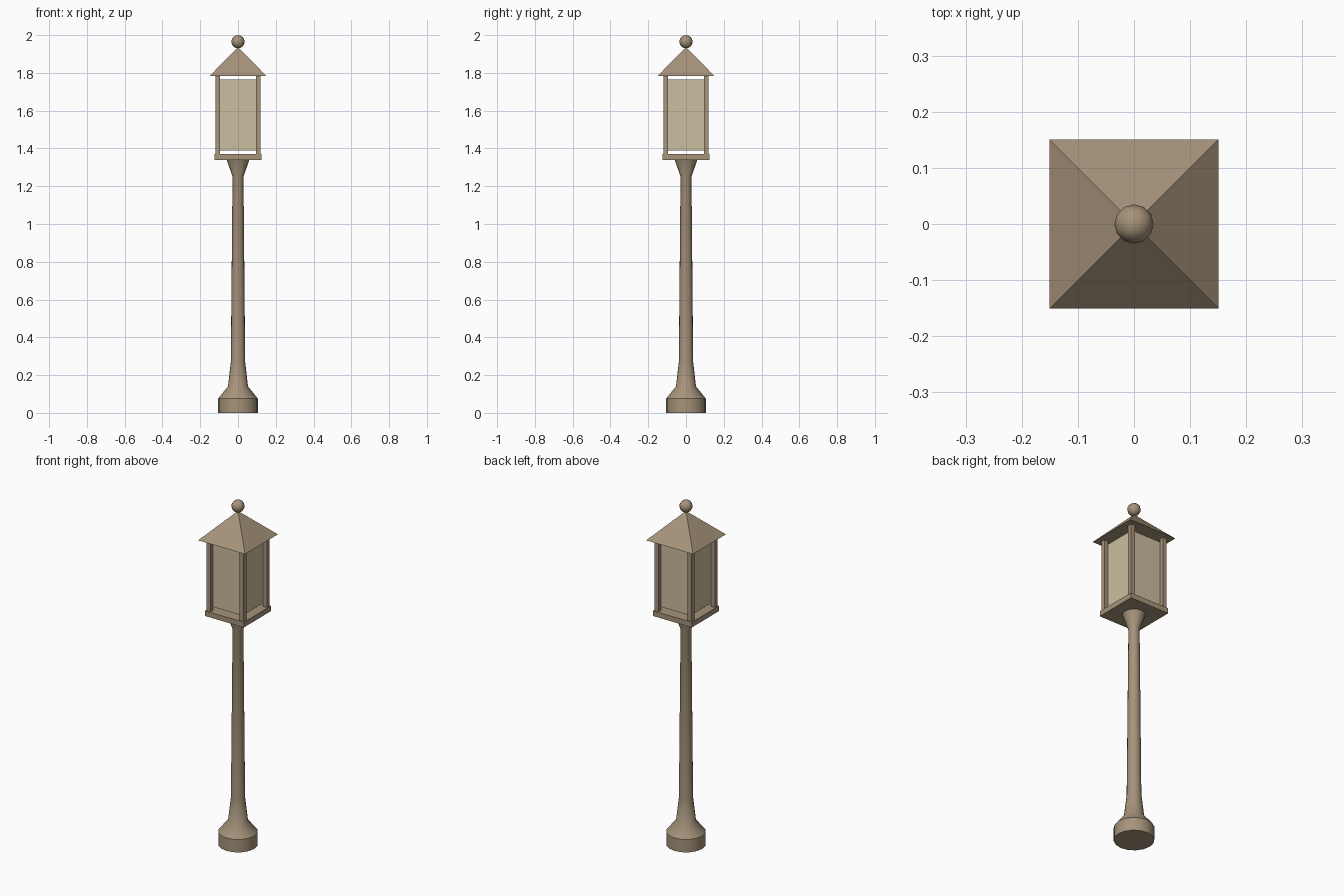
import bpy, bmesh, math
from mathutils import Matrix, Vector

cube = bpy.data.objects.get("Cube")
if cube:
    bpy.data.objects.remove(cube, do_unlink=True)


def material(name, rgb):
    mat = bpy.data.materials.new(name)
    mat.use_nodes = True
    mat.diffuse_color = (*rgb, 1)
    mat.node_tree.nodes["Principled BSDF"].inputs["Base Color"].default_value = (*rgb, 1)
    return mat


bronze = material("bronze", (0.38, 0.29, 0.195))
glass = material("cream_glass", (0.60, 0.52, 0.35))


def finish(name, bm, mat, smooth=False):
    bmesh.ops.recalc_face_normals(bm, faces=bm.faces)
    mesh = bpy.data.meshes.new(name)
    bm.to_mesh(mesh)
    bm.free()
    mesh.materials.append(mat)
    obj = bpy.data.objects.new(name, mesh)
    bpy.context.collection.objects.link(obj)
    if smooth:
        bpy.ops.object.select_all(action="DESELECT")
        obj.select_set(True)
        bpy.context.view_layer.objects.active = obj
        bpy.ops.object.shade_smooth_by_angle(angle=math.radians(35))
    return obj


def box(name, x, y, half, z0, z1, mat):
    bm = bmesh.new()
    bmesh.ops.create_cube(bm, size=1)
    bmesh.ops.scale(bm, vec=(2 * half, 2 * half, z1 - z0), verts=bm.verts)
    bmesh.ops.translate(bm, vec=(x, y, (z0 + z1) / 2), verts=bm.verts)
    return finish(name, bm, mat)


# Turned post: foot, flare, tapering shaft and collar in one lathe profile
SIDES = 16
profile = [(0.105, 0), (0.105, 0.075), (0.053, 0.14), (0.038, 0.27),
           (0.029, 1.25), (0.06, 1.34)]
bm = bmesh.new()
rings = []
for r, z in profile:
    angles = [2 * math.pi * i / SIDES for i in range(SIDES)]
    rings.append([bm.verts.new((r * math.cos(a), r * math.sin(a), z)) for a in angles])
for low, high in zip(rings, rings[1:]):
    for i in range(SIDES):
        j = (i + 1) % SIDES
        bm.faces.new((low[i], low[j], high[j], high[i]))
bm.faces.new(rings[0])
bm.faces.new(rings[-1])
finish("lamp_post", bm, bronze, smooth=True)

# Lantern tray, glass block and corner bars
box("lantern_tray", 0, 0, 0.125, 1.34, 1.37, bronze)
box("lantern_glass", 0, 0, 0.096, 1.39, 1.765, glass)
for sx, side in ((1, "left"), (-1, "right")):
    for sy, end in ((-1, "front"), (1, "back")):
        box(f"corner_bar_{end}_{side}", sx * 0.107, sy * 0.107, 0.0125, 1.365, 1.79, bronze)

# Pyramid roof
bm = bmesh.new()
bmesh.ops.create_cone(bm, cap_ends=True, segments=4, radius1=0.151 * math.sqrt(2), radius2=0,
                      depth=0.153, matrix=Matrix.Translation(Vector((0, 0, 1.8595)))
                      @ Matrix.Rotation(math.pi / 4, 4, "Z"))
finish("lantern_roof", bm, bronze)

# Ball finial
bm = bmesh.new()
bmesh.ops.create_uvsphere(bm, u_segments=12, v_segments=8, radius=0.035,
                          matrix=Matrix.Translation(Vector((0, 0, 1.965))))
finish("ball_finial", bm, bronze, smooth=True)
